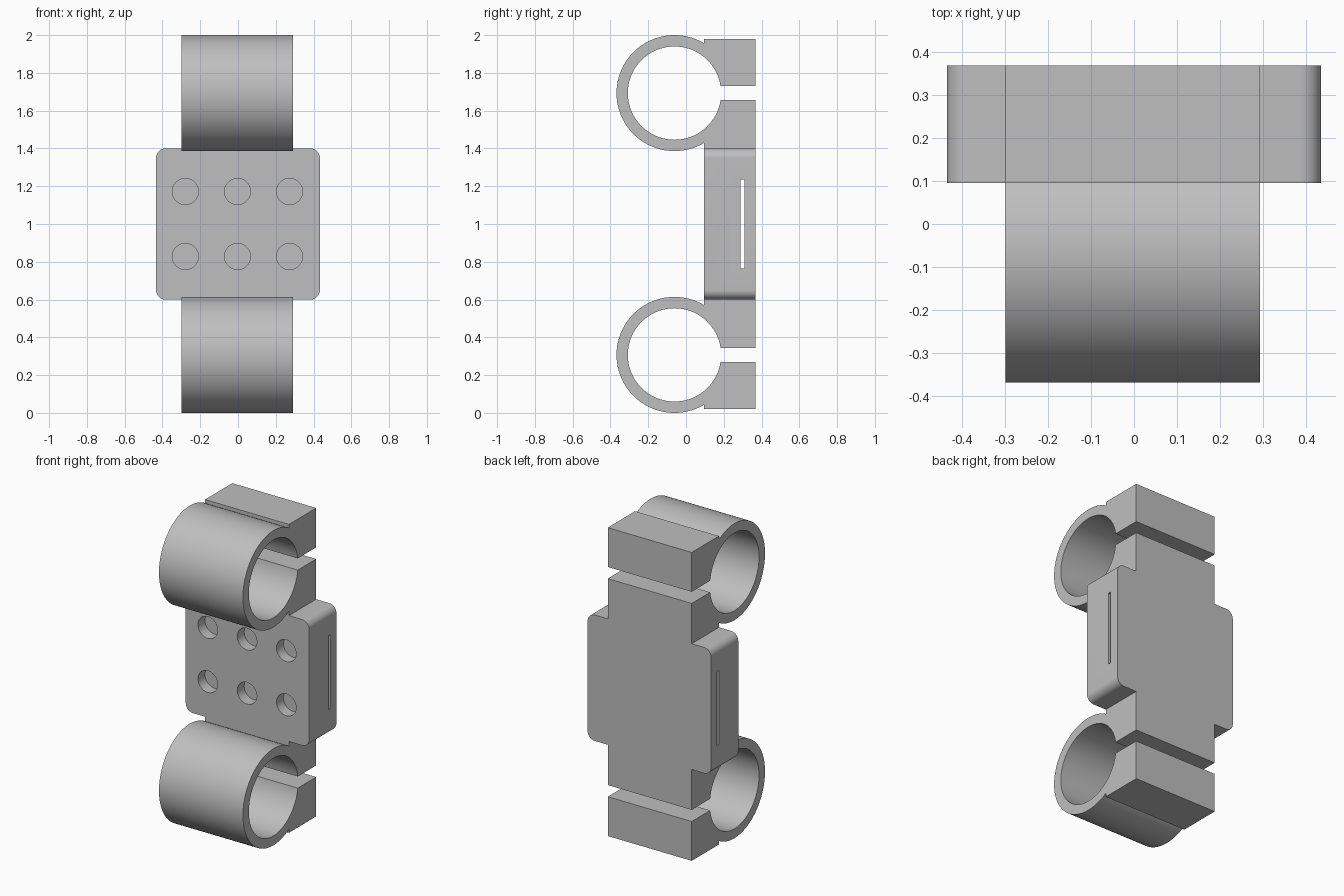
import bpy, bmesh, math
from mathutils import Matrix

cube = bpy.data.objects.get("Cube")
if cube:
    bpy.data.objects.remove(cube, do_unlink=True)

grey = bpy.data.materials.new("plain grey")
grey.use_nodes = True
colour = (0.52, 0.52, 0.52, 1)
grey.diffuse_color = colour
grey.node_tree.nodes["Principled BSDF"].inputs["Base Color"].default_value = colour

FRONT, BACK = 0.095, 0.368      # depth of the body
MID_X = -0.003                  # clamps and holes sit slightly off centre


def make_object(name, bm):
    bmesh.ops.recalc_face_normals(bm, faces=bm.faces)
    mesh = bpy.data.meshes.new(name)
    bm.to_mesh(mesh)
    bm.free()
    mesh.materials.append(grey)
    obj = bpy.data.objects.new(name, mesh)
    bpy.context.collection.objects.link(obj)
    return obj


def extrude(name, points, vector):
    bm = bmesh.new()
    face = bm.faces.new([bm.verts.new(p) for p in points])
    out = bmesh.ops.extrude_face_region(bm, geom=[face], use_keep_orig=True)
    verts = [v for v in out["geom"] if isinstance(v, bmesh.types.BMVert)]
    bmesh.ops.translate(bm, verts=verts, vec=vector)
    return make_object(name, bm)


def arc(cx, cy, r, start, end, steps):
    angles = [start + (end - start) * i / steps for i in range(steps + 1)]
    return [(cx + r * math.cos(a), cy + r * math.sin(a)) for a in angles]


def smooth(obj):
    bpy.ops.object.select_all(action='DESELECT')
    obj.select_set(True)
    bpy.context.view_layer.objects.active = obj
    bpy.ops.object.shade_smooth_by_angle(angle=math.radians(30))


# Split ring clamps with square jaws, mirrored top and bottom
def clamp(name, side):
    ring_y, outer, inner, gap = -0.061, 0.307, 0.247, 0.037
    a = math.acos((FRONT - ring_y) / outer)
    b = math.asin(gap / inner)
    turn = 2 * math.pi
    profile = arc(ring_y, 0, outer, a, turn - a, 72)
    profile += [(FRONT, -0.293), (BACK, -0.293), (BACK, -gap)]
    profile += arc(ring_y, 0, inner, turn - b, b, 72)
    profile += [(BACK, gap), (BACK, 0.287), (FRONT, 0.287)]
    points = [(MID_X - 0.295, y, 1 + side * (0.693 + z)) for y, z in profile]
    smooth(extrude(name, points, (0.59, 0, 0)))


clamp("upper_clamp", 1)
clamp("lower_clamp", -1)

# Central plate with rounded corners
half_x, half_z, r = 0.434, 0.4, 0.05
outline = []
for i, (sx, sz) in enumerate([(1, 1), (-1, 1), (-1, -1), (1, -1)]):
    start = i * math.pi / 2
    outline += arc(sx * (half_x - r), 1 + sz * (half_z - r), r, start, start + math.pi / 2, 10)
plate = extrude("central_plate", [(x, FRONT, z) for x, z in outline], (0, BACK - FRONT, 0))

# Cutters: six blind round holes and one slot running side to side
bm = bmesh.new()
depth = 0.07
for x in (-0.276, 0, 0.276):
    for z in (0.828, 1.172):
        place = Matrix.Translation((MID_X + x, FRONT, z)) @ Matrix.Rotation(math.pi / 2, 4, 'X')
        bmesh.ops.create_cone(bm, cap_ends=True, segments=40, radius1=0.069,
                              radius2=0.069, depth=2 * depth, matrix=place)
size = Matrix.Diagonal((1.2, 0.021, 0.472, 1))
bmesh.ops.create_cube(bm, size=1, matrix=Matrix.Translation((0, 0.298, 1)) @ size)
cutter = make_object("plate_cutter", bm)
cutter.hide_render = True

cut = plate.modifiers.new("holes and slot", 'BOOLEAN')
cut.operation = 'DIFFERENCE'
cut.solver = 'EXACT'
cut.object = cutter
bpy.context.view_layer.objects.active = plate
bpy.ops.object.modifier_apply(modifier=cut.name)
bpy.data.objects.remove(cutter, do_unlink=True)
smooth(plate)
